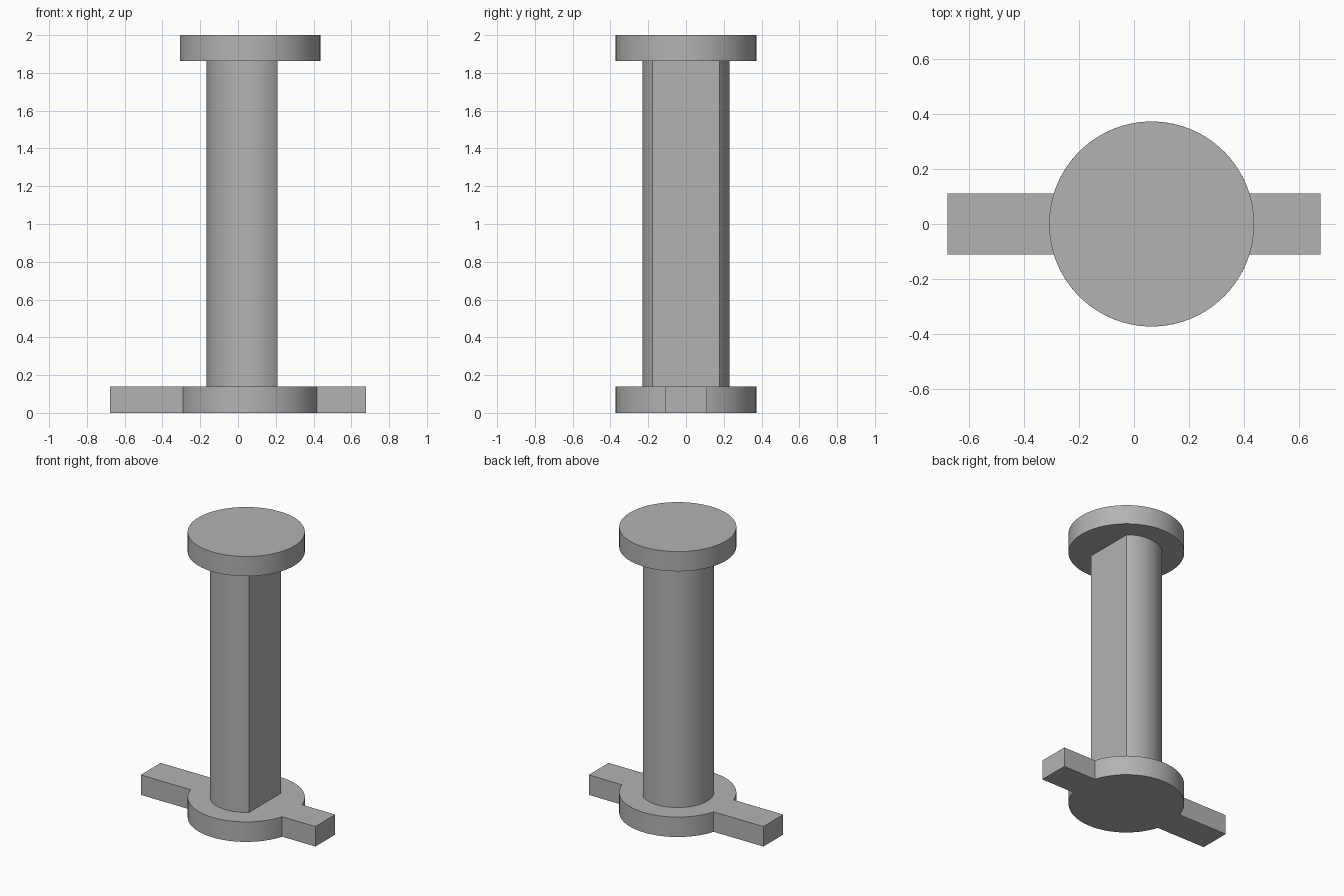
import bpy
import bmesh
from math import asin, acos, cos, sin, pi

CENTRE_X = 0.064
FLANGE_R, SHAFT_R = 0.372, 0.23
BAR_X, BAR_Y = 0.677, 0.11
BASE_TOP, HEAD_BOTTOM, HEIGHT = 0.14, 1.862, 2.0

cube = bpy.data.objects.get("Cube")
if cube:
    bpy.data.objects.remove(cube, do_unlink=True)

grey = bpy.data.materials.new("plain grey")
grey.use_nodes = True
colour = (0.45, 0.45, 0.45, 1)
grey.diffuse_color = colour
grey.node_tree.nodes["Principled BSDF"].inputs["Base Color"].default_value = colour


def arc(radius, start, end, steps):
    """Points along an arc about the shaft axis, both ends included."""
    angles = [start + (end - start) * i / steps for i in range(steps + 1)]
    return [(CENTRE_X + radius * cos(a), radius * sin(a)) for a in angles]


def prism(name, outline, bottom, top):
    """Extrude a closed outline upwards into a solid."""
    bm = bmesh.new()
    face = bm.faces.new([bm.verts.new((x, y, bottom)) for x, y in outline])
    made = bmesh.ops.extrude_face_region(bm, geom=[face])["geom"]
    verts = [v for v in made if isinstance(v, bmesh.types.BMVert)]
    bmesh.ops.translate(bm, verts=verts, vec=(0, 0, top - bottom))
    bmesh.ops.recalc_face_normals(bm, faces=bm.faces)
    mesh = bpy.data.meshes.new(name)
    bm.to_mesh(mesh)
    bm.free()
    mesh.materials.append(grey)
    obj = bpy.data.objects.new(name, mesh)
    bpy.context.collection.objects.link(obj)
    bpy.ops.object.select_all(action="DESELECT")
    obj.select_set(True)
    bpy.context.view_layer.objects.active = obj
    bpy.ops.object.shade_smooth_by_angle(angle=pi / 6)


# Base: round flange with a bar running through it
join = asin(BAR_Y / FLANGE_R)
base = arc(FLANGE_R, join, pi - join, 48)
base += [(-BAR_X, BAR_Y), (-BAR_X, -BAR_Y)]
base += arc(FLANGE_R, pi + join, 2 * pi - join, 48)
base += [(BAR_X, -BAR_Y), (BAR_X, BAR_Y)]
prism("base_flange_with_bar", base, 0, BASE_TOP)

# Shaft: cylinder with one flat side facing +x
flat = acos((0.21 - CENTRE_X) / SHAFT_R)
prism("d_shaped_shaft", arc(SHAFT_R, flat, 2 * pi - flat, 72), BASE_TOP, HEAD_BOTTOM)

# Head: plain round disc
prism("head_disc", arc(FLANGE_R, 0, 2 * pi, 96)[:-1], HEAD_BOTTOM, HEIGHT)
